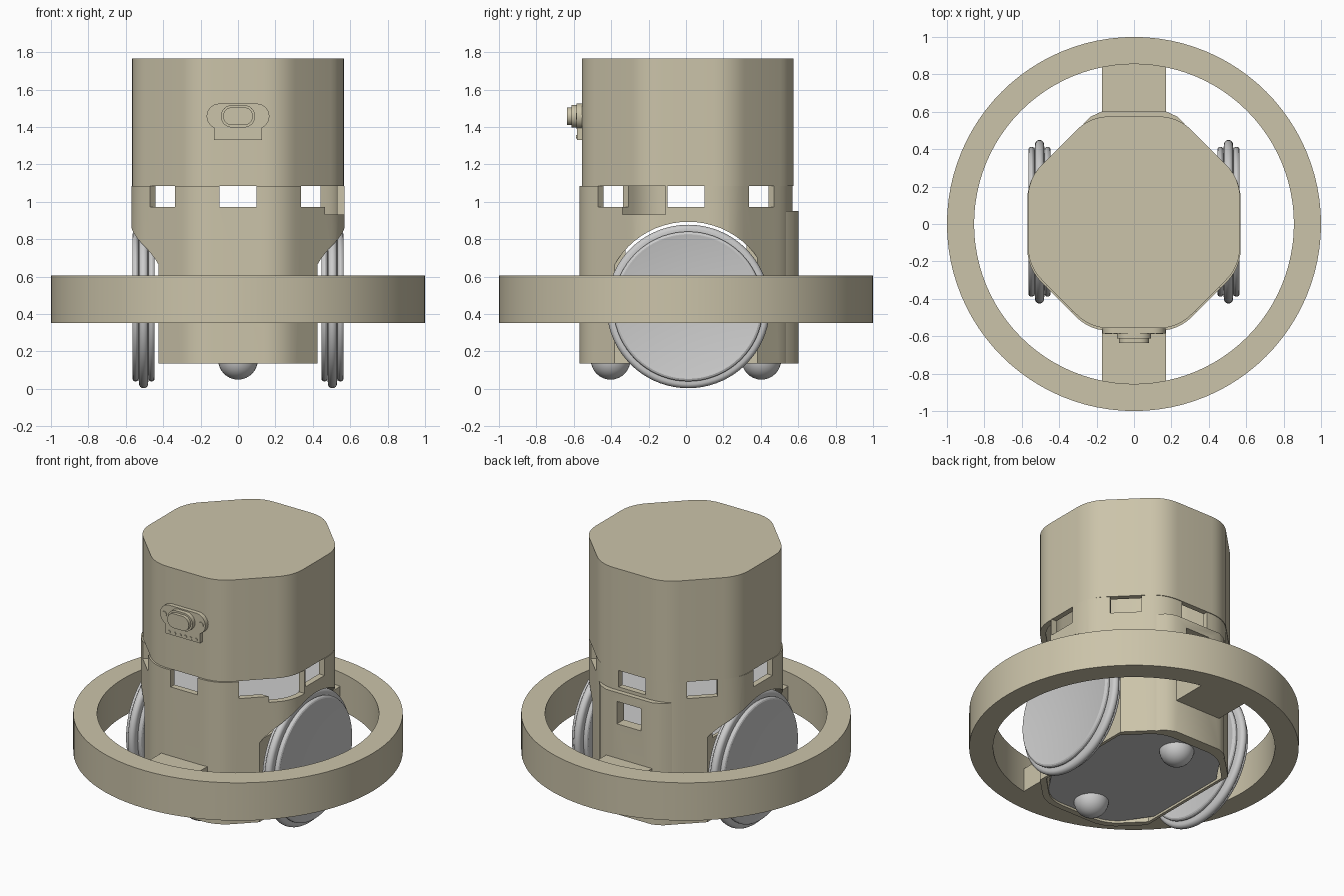
import bpy, bmesh, math
from mathutils import Matrix, Vector

cube = bpy.data.objects.get("Cube")
if cube:
    bpy.data.objects.remove(cube, do_unlink=True)


def material(name, rgb):
    m = bpy.data.materials.new(name)
    m.use_nodes = True
    m.diffuse_color = (*rgb, 1)
    m.node_tree.nodes["Principled BSDF"].inputs["Base Color"].default_value = (*rgb, 1)
    return m


BEIGE = material("beige plastic", (0.60, 0.55, 0.40))
GREY = material("light grey", (0.60, 0.60, 0.60))


def finish(name, bm, mat, matrix=None):
    if matrix:
        bm.transform(matrix)
    bmesh.ops.recalc_face_normals(bm, faces=bm.faces)
    me = bpy.data.meshes.new(name)
    bm.to_mesh(me)
    bm.free()
    me.materials.append(mat)
    ob = bpy.data.objects.new(name, me)
    bpy.context.collection.objects.link(ob)
    smooth(ob)
    return ob


def smooth(ob):
    bpy.ops.object.select_all(action='DESELECT')
    ob.select_set(True)
    bpy.context.view_layer.objects.active = ob
    bpy.ops.object.shade_smooth_by_angle(angle=math.radians(30))


def prism(name, pts, z0, z1, mat, matrix=None):
    bm = bmesh.new()
    face = bm.faces.new([bm.verts.new((x, y, z0)) for x, y in pts])
    ext = bmesh.ops.extrude_face_region(bm, geom=[face])
    top = [v for v in ext["geom"] if isinstance(v, bmesh.types.BMVert)]
    bmesh.ops.translate(bm, verts=top, vec=(0, 0, z1 - z0))
    return finish(name, bm, mat, matrix)


def box(name, x0, x1, y0, y1, z0, z1, mat=BEIGE, matrix=None):
    return prism(name, [(x0, y0), (x1, y0), (x1, y1), (x0, y1)], z0, z1, mat, matrix)


def tube(name, outer, inner, z0, z1, mat):
    """Hollow prism between two matching loops."""
    bm = bmesh.new()
    loops = [[bm.verts.new((x, y, z)) for x, y in pts]
             for pts, z in ((outer, z0), (outer, z1), (inner, z1), (inner, z0))]
    n = len(outer)
    for k in range(4):
        a, b = loops[k], loops[(k + 1) % 4]
        for i in range(n):
            j = (i + 1) % n
            bm.faces.new((a[i], a[j], b[j], b[i]))
    return finish(name, bm, mat)


def cylinder(name, r, z0, z1, mat, matrix=None, n=32):
    return prism(name, circle(r, n), z0, z1, mat, matrix)


def circle(r, n):
    return [(r * math.cos(2 * math.pi * i / n), r * math.sin(2 * math.pi * i / n)) for i in range(n)]


def octagon(half, cy=0.0, d=0.10, seg=6):
    """Octagon with its eight corners rounded."""
    r = d / math.tan(math.pi / 8)
    corner = half / math.cos(math.pi / 8) - r / math.cos(math.pi / 8)
    pts = []
    for k in range(8):
        a = math.pi / 8 + k * math.pi / 4
        for s in range(seg + 1):
            t = a - math.pi / 8 + s / seg * math.pi / 4
            pts.append((corner * math.cos(a) + r * math.cos(t),
                        cy + corner * math.sin(a) + r * math.sin(t)))
    return pts


def clip_x(pts, lim):
    return [(max(-lim, min(lim, x)), y) for x, y in pts]


def cut(ob, cutters):
    for c in cutters:
        bpy.ops.object.select_all(action='DESELECT')
        bpy.context.view_layer.objects.active = ob
        ob.select_set(True)
        mod = ob.modifiers.new("cut", 'BOOLEAN')
        mod.operation, mod.solver, mod.object = 'DIFFERENCE', 'EXACT', c
        bpy.ops.object.modifier_apply(modifier=mod.name)
        bpy.data.objects.remove(c, do_unlink=True)
    smooth(ob)


def pill(hw, r, cz, n=12):
    pts = []
    for s in (1, -1):
        for i in range(n + 1):
            a = -math.pi / 2 + math.pi * i / n
            pts.append((s * (hw - r) + s * r * math.cos(a), cz + s * r * math.sin(a)))
    return pts


# Front-facing parts: profile x,z, depth towards -y
FRONT = Matrix.Rotation(math.pi / 2, 4, 'X')
SIDE = Matrix.Rotation(math.pi / 2, 4, 'Y')
WY, WZ, WR = 0.012, 0.44, 0.437   # wheel centre and radius

# Body shell, with windows, wheel arches and screw holes
body = tube("body_shell", octagon(0.570), octagon(0.530, d=0.09), 0.135, 1.085, BEIGE)
cutters = []
for k in range(8):
    w = 0.10 if k % 2 == 0 else 0.095
    rot = Matrix.Rotation(k * math.pi / 4, 4, 'Z')
    cutters.append(box("window_cutter", 0.45, 0.7, -w, w, 0.972, 1.2, matrix=rot))
cutters.append(box("notch_cutter", 0.3, 0.7, -0.34, -0.11, 0.932, 1.2))
cutters.append(box("back_port_cutter", -0.09, 0.09, 0.45, 0.7, 0.74, 0.89))
for s in (-1, 1):
    place = Matrix.Translation((s * 0.575, WY, WZ)) @ SIDE
    cutters.append(cylinder("arch_cutter", 0.453, -0.15, 0.15, BEIGE, place, 64))
    cutters.append(box("slot_cutter", s * 0.575 - 0.15, s * 0.575 + 0.15,
                       WY - 0.453, WY + 0.453, 0.0, WZ))
screws = [Matrix.Translation((sx * 0.335, sy * 0.468, 0.185)) @
          Matrix.Rotation(math.atan2(sy, sx), 4, 'Z') @ SIDE for sx in (-1, 1) for sy in (-1, 1)]
for m in screws:
    cutters.append(cylinder("screw_cutter", 0.034, -0.1, 0.05, BEIGE, m, 20))
cut(body, cutters)
for m in screws:
    tube_ob = tube("screw_head", circle(0.032, 20), circle(0.014, 20), -0.045, -0.012, BEIGE)
    tube_ob.data.transform(m)

# Thicker back panel with its port
panel = prism("back_panel", [(-0.27, 0.535), (0.27, 0.535), (0.23, 0.575), (0.17, 0.602),
                             (-0.17, 0.602), (-0.23, 0.575)], 0.135, 0.95, BEIGE)
cut(panel, [box("back_port_cutter", -0.09, 0.09, 0.45, 0.7, 0.74, 0.89)])

# Lid: hollow wall and top
lid_y = 0.009
tube("lid_wall", octagon(0.566, lid_y), octagon(0.530, lid_y, 0.09), 1.085, 1.74, BEIGE)
prism("lid_top", octagon(0.566, lid_y), 1.74, 1.765, BEIGE)

# Inner side walls and decks
for s, side in ((1, "left"), (-1, "right")):
    box("inner_wall_" + side, s * 0.405, s * 0.425, -0.38, 0.38, 0.135, 0.68)
prism("upper_deck", octagon(0.532), 0.905, 0.925, GREY)
prism("lower_deck", clip_x(octagon(0.532), 0.41), 0.65, 0.67, GREY)
prism("base_plate", clip_x(octagon(0.532), 0.407), 0.15, 0.17, GREY)

# Ball casters
for s, end in ((-1, "front"), (1, "back")):
    bm = bmesh.new()
    bmesh.ops.create_uvsphere(bm, u_segments=32, v_segments=16, radius=0.106)
    finish("caster_" + end, bm, GREY, Matrix.Translation((0, s * 0.403, 0.155)))

# Wheels: lathed profile with two rounded lips and a rounded tyre
def arc(cx, cr, r, a0, a1, n=6):
    return [(cx + r * math.cos(math.radians(a0 + (a1 - a0) * i / n)),
             cr + r * math.sin(math.radians(a0 + (a1 - a0) * i / n))) for i in range(n + 1)]


lip, tyre = 0.017, 0.025
profile = ([(0.057, 0.0), (0.057, 0.372)] + arc(0.043, 0.384, lip, -20, 165) +
           arc(0.0, WR - tyre, tyre, -10, 190, 10) +
           arc(-0.043, 0.384, lip, 15, 200) + [(-0.057, 0.372), (-0.057, 0.0)])
for s, side in ((1, "left"), (-1, "right")):
    bm = bmesh.new()
    vs = [bm.verts.new((x, r, 0)) for x, r in profile]
    es = [bm.edges.new(p) for p in zip(vs, vs[1:])]
    bmesh.ops.spin(bm, geom=vs + es, cent=(0, 0, 0), axis=(1, 0, 0), angle=2 * math.pi, steps=72)
    bmesh.ops.remove_doubles(bm, verts=bm.verts, dist=1e-5)
    finish("wheel_" + side, bm, GREY, Matrix.Translation((s * 0.505, WY, WZ)))
    cylinder("axle_" + side, 0.04, -0.06, 0.06, GREY,
             Matrix.Translation((s * 0.44, WY, WZ)) @ SIDE)

# Bumper ring and its two arms
tube("bumper_ring", circle(1.0, 96), circle(0.855, 96), 0.352, 0.605, BEIGE)
box("bumper_arm_front", -0.17, 0.17, -0.87, -0.55, 0.352, 0.51)
box("bumper_arm_back", -0.17, 0.17, 0.58, 0.87, 0.352, 0.51)

# Front connector: flange, pin board, stepped socket, screws and pins
CZ = 1.457
prism("connector_flange", pill(0.168, 0.068, CZ), 0.55, 0.585, BEIGE, FRONT)
prism("connector_board", [(-0.127, 1.33), (0.127, 1.33), (0.127, 1.43), (-0.127, 1.43)],
      0.55, 0.584, BEIGE, FRONT)
prism("connector_socket", pill(0.092, 0.060, CZ), 0.58, 0.613, BEIGE, FRONT)
prism("connector_plug", pill(0.080, 0.048, CZ), 0.61, 0.635, BEIGE, FRONT)
for s in (-1, 1):
    cylinder("connector_screw", 0.018, 0.58, 0.589, BEIGE,
             FRONT @ Matrix.Translation((s * 0.136, CZ, 0)), 16)
for i in range(6):
    cylinder("connector_pin", 0.010, 0.58, 0.588, BEIGE,
             FRONT @ Matrix.Translation((-0.1 + i * 0.04, 1.347, 0)), 12)
